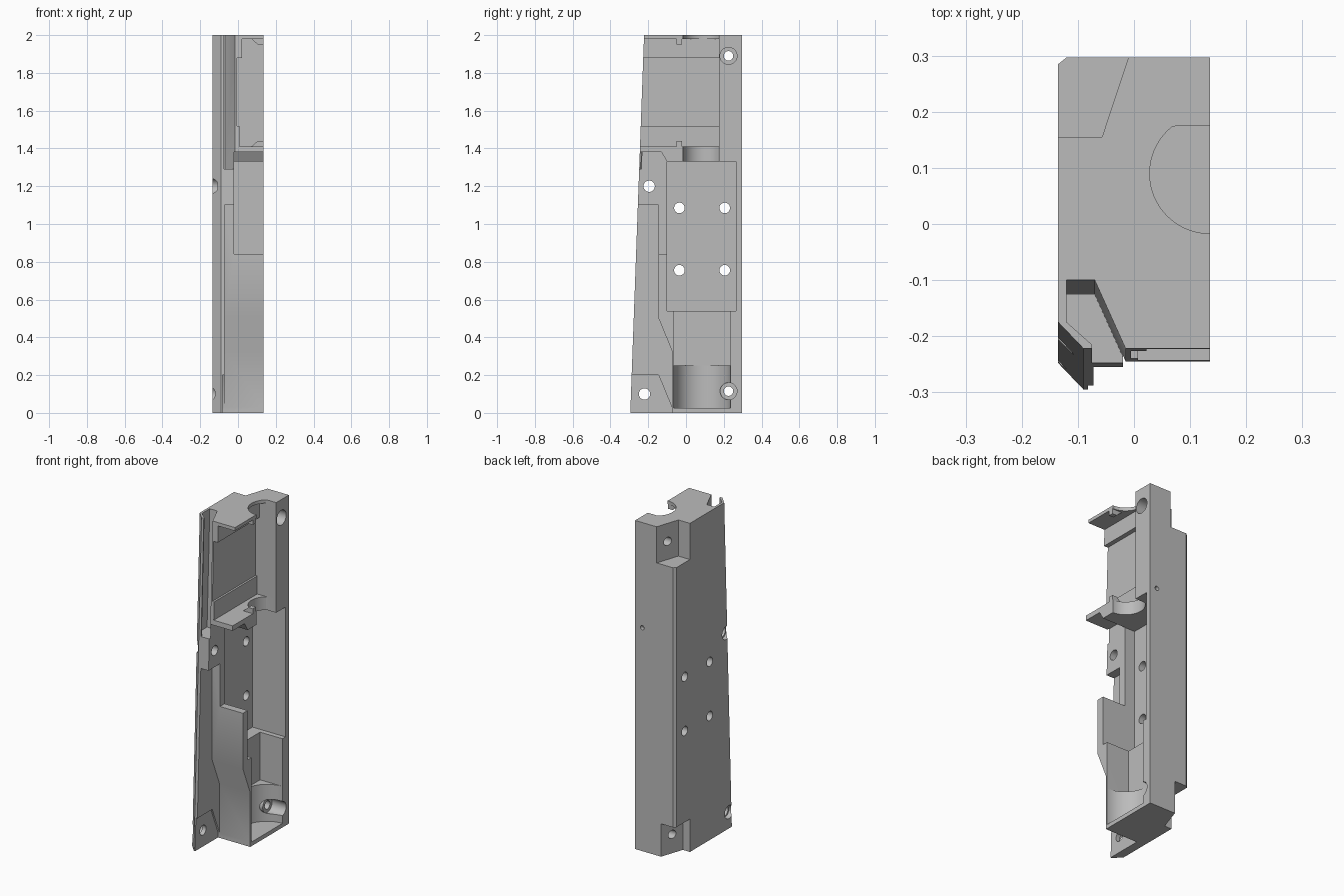
import bpy, bmesh, math
from mathutils import Matrix, Vector

if "Cube" in bpy.data.objects:
    bpy.data.objects.remove(bpy.data.objects["Cube"], do_unlink=True)

grey = bpy.data.materials.new("plain_grey")
grey.use_nodes = True
grey.diffuse_color = (0.5, 0.5, 0.5, 1)
grey.node_tree.nodes["Principled BSDF"].inputs["Base Color"].default_value = (0.5, 0.5, 0.5, 1)

LEAN = 0.0365   # forward slope of the front edge per unit of height


def finish(name, bm):
    bmesh.ops.recalc_face_normals(bm, faces=bm.faces)
    mesh = bpy.data.meshes.new(name)
    bm.to_mesh(mesh)
    bm.free()
    mesh.materials.append(grey)
    ob = bpy.data.objects.new(name, mesh)
    bpy.context.collection.objects.link(ob)
    return ob


def loft(name, low, high):
    bm = bmesh.new()
    a = [bm.verts.new(p) for p in low]
    b = [bm.verts.new(p) for p in high]
    bm.faces.new(a)
    bm.faces.new(b)
    for i in range(len(a)):
        j = (i + 1) % len(a)
        bm.faces.new((a[i], a[j], b[j], b[i]))
    return finish(name, bm)


def upright(name, pts, z0, z1, lean=LEAN):
    """Plan outline extruded upwards; points in front follow the sloping edge."""
    def ring(z):
        return [(x, y - (lean * (2 - z) if y < 0 else 0), z) for x, y in pts]
    return loft(name, ring(z0), ring(z1))


def side(name, pts, x0, x1=0.3):
    """Side outline (y, z) extruded along x."""
    return loft(name, [(x0, y, z) for y, z in pts], [(x1, y, z) for y, z in pts])


def box(name, x0, x1, y0, y1, z0, z1):
    return side(name, [(y0, z0), (y1, z0), (y1, z1), (y0, z1)], x0, x1)


def rod(name, start, end, r, n=40):
    a, b = Vector(start), Vector(end)
    turn = (b - a).to_track_quat('Z', 'Y').to_matrix().to_4x4()
    bm = bmesh.new()
    bmesh.ops.create_cone(bm, cap_ends=True, segments=n, radius1=r, radius2=r,
                          depth=(b - a).length,
                          matrix=Matrix.Translation((a + b) / 2) @ turn)
    return finish(name, bm)


def combine(tool, op='DIFFERENCE'):
    mod = body.modifiers.new(tool.name, 'BOOLEAN')
    mod.object, mod.operation, mod.solver = tool, op, 'EXACT'
    bpy.context.view_layer.objects.active = body
    bpy.ops.object.modifier_apply(modifier=mod.name)
    bpy.data.objects.remove(tool, do_unlink=True)


# Solid half casing with a chamfered, sloping front edge
body = upright("casing_half", [(-.135, -.175), (-.09, -.222), (.135, -.222),
                               (.135, .297), (-.12, .297), (-.135, .285)], 0, 2)

# Front recess beside the lower box, slightly deeper at the bottom tab
combine(side("front_recess", [(-.5, 1.1), (-.145, 1.1), (-.145, .5), (-.075, .33),
                              (-.075, -.1), (-.5, -.1)], -.072))
combine(side("tab_recess", [(-.5, .2), (-.145, .2), (-.075, .03),
                            (-.075, -.1), (-.5, -.1)], -.082))

# Opening to the front, between the upper shelf and the box wall
combine(side("front_opening", [(-.5, 1.38), (-.13, 1.38), (-.1, 1.33), (0, 1.33),
                               (0, .84), (-.5, .84)], -.02))

# Deep middle pocket
combine(box("middle_pocket", -.088, .3, -.1, .265, .54, 1.33))

# Lower pocket with a rounded end
combine(box("lower_pocket", -.016, .3, -.065, .235, .25, .55))
combine(rod("round_pocket", (.135, .085, .025), (.135, .085, .255), .15, 64))

# Stepped upper compartment, open to the front
for x, z0, z1 in ((.007, 1.41, 1.53), (-.005, 1.52, 1.88), (.022, 1.87, 1.98)):
    combine(box("upper_compartment", x, .3, -.5, .175, z0, z1))

# Small wedge-ended ridges on the upper flange and the shelf
for z, rise in ((1.985, -.035), (1.405, .035)):
    profile = [(.065, z), (.105, z + rise), (.135, z + rise), (.135, z)]
    combine(loft("flange_ridge", [(x, -.05, h) for x, h in profile],
                 [(x, -.02, h) for x, h in profile]), 'UNION')

# Round scoops through the upper flange and the shelf, flattened at the back
arc = [math.radians(90 + 180 * i / 32) for i in range(33)]
scoop = [(.135 + .107 * math.cos(a), min(.09 + .107 * math.sin(a), .175))
         for a in arc if .09 + .107 * math.sin(a) < .18]
scoop = [(.3, .175)] + scoop + [(.3, scoop[-1][1])]
for z0, z1 in ((1.3, 1.43), (1.96, 2.1)):
    combine(upright("scoop", scoop, z0, z1, 0))

# Panel groove running down the upper front
combine(upright("panel_groove", [(-.075, -.4), (-.075, -.215), (-.12, -.175), (-.12, -.1),
                                 (-.07, -.1), (-.015, -.222), (-.015, -.4)], 1.29, 2.1))

# Screw notches at both ends of the back outer edge
for shift, z0, z1 in ((0, 1.78, 2.1), (-.03, -.1, .2)):
    combine(upright("screw_notch", [(-.3, .155), (shift - .057, .155), (shift - .01, .297),
                                    (shift + .001, .33), (-.3, .33)], z0, z1))

# Back screw bosses with counterbored holes
combine(rod("screw_boss", (-.03, .225, .115), (.04, .225, .115), .045), 'UNION')
for z in (.115, 1.89):
    combine(rod("counterbore", (.04, .225, z), (.3, .225, z), .045))
    combine(rod("screw_hole", (-.3, .225, z), (.3, .225, z), .025))

# Front screw holes, widened on the outside
for y, z in ((-.195, 1.2), (-.22, .1)):
    combine(rod("front_hole", (-.3, y, z), (.3, y, z), .03))
    combine(rod("front_counterbore", (-.3, y, z), (-.108, y, z), .04))

# Four mounting holes through the pocket floor
for y in (-.035, .205):
    for z in (.755, 1.085):
        combine(rod("mount_hole", (-.3, y, z), (.1, y, z), .028))

# Small blind hole in the back face
combine(rod("back_hole", (.087, .275, 1.36), (.087, .4, 1.36), .013))

# Smooth the round walls and keep the edges crisp
bpy.ops.object.select_all(action='DESELECT')
body.select_set(True)
bpy.context.view_layer.objects.active = body
bpy.ops.object.shade_smooth_by_angle(angle=math.radians(25))
